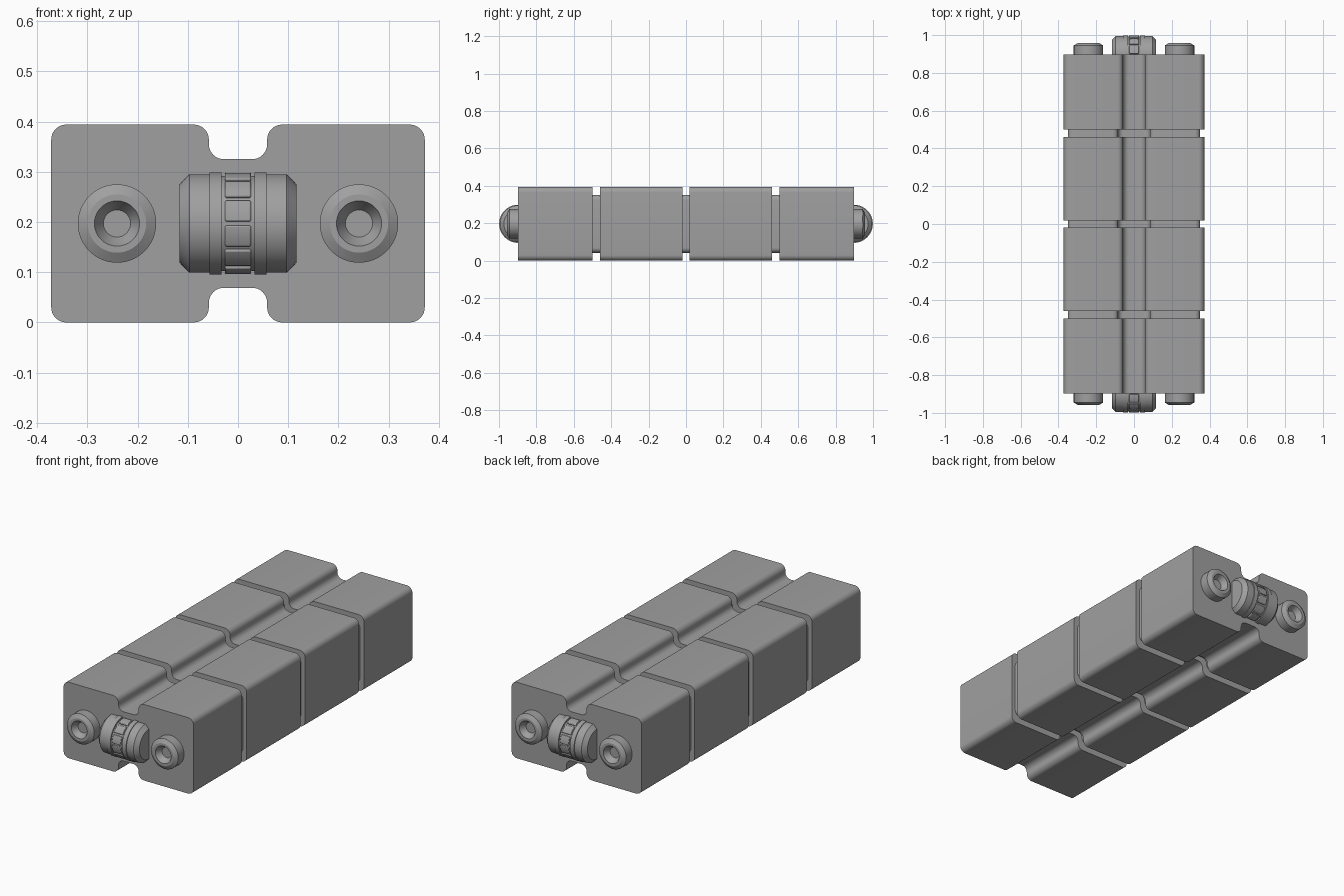
import bpy, bmesh, math
from mathutils import Vector

cube = bpy.data.objects.get("Cube")
if cube:
    bpy.data.objects.remove(cube, do_unlink=True)

grey = bpy.data.materials.new("plain grey")
grey.use_nodes = True
grey.diffuse_color = (0.35, 0.35, 0.35, 1)
grey.node_tree.nodes["Principled BSDF"].inputs["Base Color"].default_value = grey.diffuse_color

MID = 0.197      # height of the long axis
END = 0.897      # body half length


def finish(name, bm):
    """Turn a bmesh into a smooth-shaded object with crisp edges."""
    bmesh.ops.recalc_face_normals(bm, faces=bm.faces)
    mesh = bpy.data.meshes.new(name)
    bm.to_mesh(mesh)
    bm.free()
    mesh.materials.append(grey)
    mesh.shade_smooth()
    mesh.set_sharp_from_angle(angle=math.radians(30))
    obj = bpy.data.objects.new(name, mesh)
    bpy.context.collection.objects.link(obj)
    return obj


def prism(name, points, direction):
    """Extrude a closed outline along a direction."""
    bm = bmesh.new()
    face = bm.faces.new([bm.verts.new(p) for p in points])
    ext = bmesh.ops.extrude_face_region(bm, geom=[face], use_keep_orig=True)
    moved = [v for v in ext["geom"] if isinstance(v, bmesh.types.BMVert)]
    bmesh.ops.translate(bm, verts=moved, vec=direction)
    return finish(name, bm)


def lathe(name, profile, centre, axis, steps=64):
    """Spin a profile of points about an axis."""
    bm = bmesh.new()
    verts = [bm.verts.new(p) for p in profile]
    edges = [bm.edges.new(pair) for pair in zip(verts, verts[1:])]
    bmesh.ops.spin(bm, geom=verts + edges, cent=centre, axis=axis,
                   angle=math.tau, steps=steps, use_duplicate=False)
    bmesh.ops.remove_doubles(bm, verts=bm.verts, dist=0.0001)
    return finish(name, bm)


def outline(half_w, half_h, slot, floor, r, steps=8):
    """Rounded rectangle with a filleted slot in the top and the bottom."""
    half = [(half_w, -half_h), (half_w, half_h), (slot, half_h), (slot, floor)]
    corners = half + [(-x, z) for x, z in reversed(half)]
    corners += [(-slot, -half_h), (-slot, -floor), (slot, -floor), (slot, -half_h)]
    # The lower left corner sits between the left side and the lower slot
    pts = [Vector(c) for c in corners]
    result = []
    for i, p in enumerate(pts):
        a = (pts[i - 1] - p).normalized()
        b = (pts[(i + 1) % len(pts)] - p).normalized()
        for k in range(steps + 1):
            t = math.pi / 2 * k / steps
            result.append(p + r * (a * (1 - math.sin(t)) + b * (1 - math.cos(t))))
    return result


def extrude_body(name, shape, y0, y1):
    points = [(p.x, y0, p.y + MID) for p in shape]
    return prism(name, points, (0, y1 - y0, 0))


# Four slotted blocks, with a slimmer core showing in the gaps
block = outline(0.372, MID, 0.058, 0.128, 0.03)
for i, (y0, y1) in enumerate([(-END, -0.5), (-0.46, -0.018), (0.018, 0.46), (0.5, END)]):
    extrude_body(f"block_{i + 1}", block, y0, y1)
core = outline(0.35, 0.155, 0.084, 0.1, 0.027)
extrude_body("core", core, -0.6, 0.6)

for end, s in (("front", -1), ("back", 1)):
    # Hollow round studs
    stud = [(0.078, 0), (0.078, 0.048), (0.058, 0.06), (0.045, 0.06),
            (0.041, 0.052), (0.027, 0.03), (0, 0.03)]
    for side, x in (("left", 0.241), ("right", -0.241)):
        lathe(f"{end}_{side}_stud", [(x + r, s * (END + d), MID) for r, d in stud],
              (x, 0, MID), (0, 1, 0))

    # Roller lying across the end, with two raised rings
    half = [(0.027, 0.095), (0.033, 0.095), (0.033, 0.102), (0.057, 0.102),
            (0.057, 0.098), (0.097, 0.098), (0.117, 0.077), (0.117, 0)]
    roller = [(-x, r) for x, r in reversed(half)] + half
    lathe(f"{end}_roller", [(x, s * END, MID + r) for x, r in roller],
          (0, s * END, MID), (1, 0, 0), 72)

    # Raised pads round the middle of the roller
    for i in range(6):
        angles = [math.radians(-90 + 30 * i + 2.5 + 25 * k / 6) for k in range(7)]
        ring = [(r, a) for r, seq in ((0.101, angles), (0.088, angles[::-1])) for a in seq]
        pad = prism(f"{end}_roller_pad_{i + 1}",
                    [(-0.026, s * (END + r * math.cos(a)), MID + r * math.sin(a))
                     for r, a in ring], (0.052, 0, 0))
        bevel = pad.modifiers.new("bevel", "BEVEL")
        bevel.width = 0.003
        bevel.segments = 2
        bevel.angle_limit = math.radians(40)
